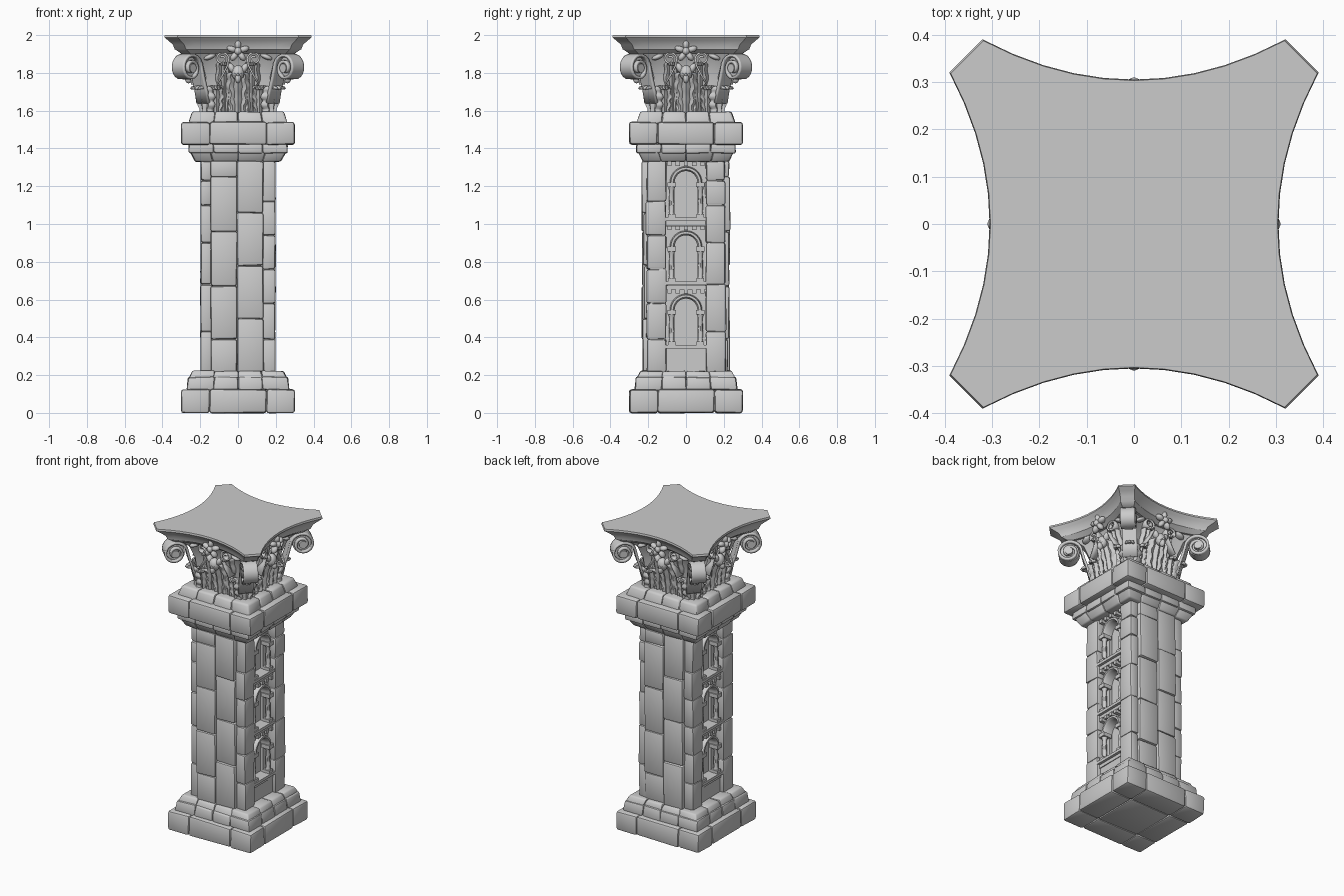
import bpy, bmesh, math, random
from mathutils import Vector, Matrix

random.seed(4)
if "Cube" in bpy.data.objects:
    bpy.data.objects.remove(bpy.data.objects["Cube"], do_unlink=True)

GREY = (0.6, 0.6, 0.6, 1)
stone = bpy.data.materials.new("grey_stone")
stone.use_nodes = True
stone.diffuse_color = GREY
stone.node_tree.nodes["Principled BSDF"].inputs["Base Color"].default_value = GREY


def finish(name, bm, angle=40, thickness=0, mirror=False):
    """Turn a bmesh into a smooth shaded stone object."""
    bmesh.ops.recalc_face_normals(bm, faces=bm.faces)
    mesh = bpy.data.meshes.new(name)
    bm.to_mesh(mesh)
    bm.free()
    mesh.materials.append(stone)
    ob = bpy.data.objects.new(name, mesh)
    bpy.context.collection.objects.link(ob)
    bpy.ops.object.select_all(action='DESELECT')
    ob.select_set(True)
    bpy.context.view_layer.objects.active = ob
    bpy.ops.object.shade_smooth_by_angle(angle=math.radians(angle))
    if thickness:
        mod = ob.modifiers.new("thickness", 'SOLIDIFY')
        mod.thickness, mod.offset = thickness, 0
    if mirror:
        ob.modifiers.new("other_side", 'MIRROR')
    return ob


def box(bm, x, y, z, taper=1, jitter=0.0):
    """Box from (low, high) ranges; the top is scaled about the z axis."""
    lo, hi = Vector((x[0], y[0], z[0])), Vector((x[1], y[1], z[1]))
    for v in bmesh.ops.create_cube(bm, size=1)["verts"]:
        top = v.co.z > 0
        v.co = (lo + hi) / 2 + v.co * (hi - lo)
        if top:
            v.co.x *= taper
            v.co.y *= taper
        v.co += Vector([random.uniform(-jitter, jitter) for _ in range(3)])


def soften(bm, width):
    bmesh.ops.bevel(bm, geom=list(bm.edges), offset=width, segments=2,
                    profile=0.5, affect='EDGES', clamp_overlap=True)


def skin(bm, rows, loop=False, caps=False):
    """Surface through rows of points."""
    grid = [[bm.verts.new(p) for p in row] for row in rows]
    n = len(grid[0])
    for a, b in zip(grid, grid[1:]):
        for i in range(n if loop else n - 1):
            j = (i + 1) % n
            bm.faces.new((a[i], a[j], b[j], b[i]))
    if caps:
        bm.faces.new(grid[0][::-1])
        bm.faces.new(grid[-1])


def turn(k):
    return Matrix.Rotation(k * math.pi / 2, 4, 'Z')


# Square courses of bevelled blocks: z low, z high, half width, taper, seams
def course(name, z0, z1, half, taper, seams, bevel=0.014):
    bm = bmesh.new()
    cuts = [-half] + seams + [half]
    cells = list(zip(cuts, cuts[1:]))
    for i, x in enumerate(cells):
        for j, y in enumerate(cells):
            box(bm, x, y, (z0, z1), taper, 0.003)
    soften(bm, bevel)
    finish(name, bm)
    bm = bmesh.new()
    inner = half - 0.012
    box(bm, (-inner, inner), (-inner, inner), (z0 + 0.012, z1 - 0.012), taper)
    finish(name + "_core", bm)


THIRDS, QUARTERS = [-0.15, 0.15], [-0.13, 0, 0.13]
course("plinth", 0.0, 0.125, 0.3, 1, THIRDS)
course("base_step", 0.12, 0.19, 0.272, 0.97, QUARTERS, 0.01)
course("base_chamfer", 0.185, 0.222, 0.258, 0.93, QUARTERS, 0.008)
course("neck_flare", 1.33, 1.39, 0.226, 1.14, QUARTERS, 0.008)
course("neck_step", 1.375, 1.425, 0.262, 1, QUARTERS, 0.01)
course("cornice", 1.42, 1.54, 0.3, 1, THIRDS)
course("cornice_top", 1.53, 1.595, 0.262, 0.92, QUARTERS, 0.012)

# Shaft core
bm = bmesh.new()
box(bm, (-0.12, 0.12), (-0.2, 0.2), (0.15, 1.4))
box(bm, (-0.19, 0.19), (-0.19, -0.11), (0.15, 1.4))
box(bm, (-0.19, 0.19), (0.11, 0.19), (0.15, 1.4))
finish("shaft_core", bm)


# Shaft blocks: staggered face blocks and corner blocks, front and back
def stack(bm, x, y, seams, push):
    levels = [0.215] + seams + [1.335]
    for z in zip(levels, levels[1:]):
        p = random.uniform(0, push)
        box(bm, x, (y[0] - p, y[1]), z, 1, 0.003)


left_seams = [0.39, 0.58, 0.76, 0.94, 1.12]
right_seams = [0.43, 0.68, 0.9, 1.1, 1.23]
for side, name in ((0, "front"), (2, "back")):
    bm = bmesh.new()
    stack(bm, (-0.145, -0.005), (-0.22, -0.1), [0.39, 0.67, 0.96, 1.25], 0.015)
    stack(bm, (-0.005, 0.135), (-0.22, -0.1), [0.5, 0.78, 1.06], 0.015)
    stack(bm, (-0.198, -0.14), (-0.205, -0.105), right_seams, 0.01)
    stack(bm, (0.13, 0.198), (-0.205, -0.105), left_seams, 0.01)
    soften(bm, 0.011)
    bm.transform(turn(side))
    finish(name + "_shaft_blocks", bm)

# Niches with three stacked arched windows on both sides
trim, walls = bmesh.new(), bmesh.new()
box(trim, (0.1, 0.175), (-0.108, 0.108), (0.2, 0.325), 1, 0.002)
for s in (0.36, 0.695, 1.035):
    box(trim, (0.1, 0.195), (-0.108, 0.108), (s - 0.018, s))
    box(trim, (0.1, 0.18), (-0.105, 0.105), (s - 0.042, s - 0.02))
    box(trim, (0.1, 0.165), (-0.105, 0.105), (s + 0.292, s + 0.305))
    for i in range(5):
        y = -0.088 + i * 0.044
        box(trim, (0.1, 0.185), (y - 0.011, y + 0.011), (s + 0.272, s + 0.295))
    for e in (-1, 1):
        y = e * 0.076
        box(trim, (0.1, 0.14), sorted((e * 0.06, e * 0.108)), (s, s + 0.185))
        box(trim, (0.14, 0.188), (y - 0.02, y + 0.02), (s, s + 0.018))
        box(trim, (0.13, 0.19), (y - 0.023, y + 0.023), (s + 0.16, s + 0.185))
        # window jamb shaft with a slight swelling
        rings = [(0.017, 0.015), (0.013, 0.03), (0.015, 0.08), (0.012, 0.14), (0.019, 0.162)]
        skin(walls, [[(0.165 + r * math.cos(a), y + r * math.sin(a), s + h)
                      for a in [k * math.pi / 5 for k in range(10)]]
                     for r, h in rings], loop=True)
    # arch hood and the wall around it
    hood, wall = [], []
    for k in range(17):
        a = math.pi * k / 16
        c, n = math.cos(a), math.sin(a)
        hood.append([(x, r * c, s + 0.185 + r * n) for x, r in
                     ((0.12, 0.06), (0.172, 0.06), (0.185, 0.068), (0.185, 0.08), (0.12, 0.088))])
        reach = min(0.107 / max(abs(c), 0.01), 0.11 / max(n, 0.01))
        wall.append([(x, r * c, s + 0.185 + r * n) for x, r in ((0.12, 0.062), (0.142, 0.062), (0.142, reach))])
    skin(walls, hood, loop=True, caps=True)
    skin(walls, wall)
finish("niche_trim", trim, 30, mirror=True)
finish("niche_arches", walls, 35, mirror=True)


# Capital bell and abacus: lofts of a four sided outline with curved sides
def outline(z, mid, corner, along):
    pts = []
    for k in range(4):
        for i in range(11):
            t = i / 5 - 1
            pts.append(turn(k) @ Vector((t * along, -(mid + (corner - mid) * t * t), z)))
    return pts


def loft(name, sections):
    bm = bmesh.new()
    skin(bm, [outline(*s) for s in sections], loop=True, caps=True)
    finish(name, bm, 35)


loft("capital_bell", [(1.58, 0.185, 0.185, 0.17), (1.68, 0.178, 0.185, 0.165),
                      (1.78, 0.18, 0.2, 0.17), (1.86, 0.195, 0.23, 0.19), (1.915, 0.23, 0.285, 0.24)])
loft("abacus", [(1.9, 0.235, 0.295, 0.25), (1.925, 0.268, 0.335, 0.275), (1.95, 0.275, 0.345, 0.285),
                (1.972, 0.292, 0.37, 0.305), (1.988, 0.305, 0.39, 0.32), (2.0, 0.303, 0.387, 0.318)])


# Acanthus leaves: ribbed strips whose tips curl outwards
def leaf(bm, k, x, width, height, out, lean=0.02, curl=0.022):
    rows = []
    for i in range(19):
        v = i / 18
        tip = max(0, (v - 0.7) / 0.3)
        a = tip * 2.7
        o = out + lean * min(v / 0.7, 1) ** 2 + curl * (1 - math.cos(a))
        z = 1.585 + height * min(v / 0.7, 1) + curl * math.sin(a)
        w = width * (0.75 + 0.35 * math.sin(2.5 * v)) * (1 - 0.6 * tip) * (1 + 0.14 * math.cos(24 * v))
        rows.append([turn(k) @ Vector((x + w * u, -(o + 0.008 * math.cos(u * 9.4) - 0.015 * u * u), z))
                     for u in [j / 6 - 1 for j in range(13)]])
    skin(bm, rows)


bm = bmesh.new()
for k in range(4):
    leaf(bm, k, 0, 0.055, 0.19, 0.19, 0.035, 0.025)
    for e in (-1, 1):
        leaf(bm, k, e * 0.115, 0.045, 0.12, 0.188, 0.012)
        leaf(bm, k, e * 0.075, 0.035, 0.25, 0.182, 0.04, 0.018)
    leaf(bm, k + 0.5, 0, 0.055, 0.12, 0.252, 0.015)
finish("acanthus_leaves", bm, 60, thickness=0.012)


# Scrolls: a stem leading into a spiral, given a width
def scroll(center, radius, stem, turns):
    path = [Vector(p) for p in stem]
    for i in range(33):
        t = i / 32
        a = math.pi - t * turns * 2 * math.pi
        path.append(Vector(center) + radius * (1 - 0.75 * t) * Vector((math.cos(a), math.sin(a))))
    return path


volute = scroll((0.385, 1.825), 0.076, [(0.26, 1.64), (0.275, 1.71), (0.295, 1.77)], 1.7)
inner = scroll((0.085, 1.875), 0.036, [(0.11, 1.74), (0.075, 1.8), (0.055, 1.84)], 1.4)
bm, small, eyes = bmesh.new(), bmesh.new(), bmesh.new()
for k in range(4):
    m = turn(k + 0.5)
    skin(bm, [[m @ Vector((w, -p.x, p.y)) for w in (-0.044, -0.034, 0, 0.034, 0.044)] for p in volute])
    eye = m @ Matrix.Translation((0, -0.385, 1.825)) @ Matrix.Rotation(math.pi / 2, 4, 'Y')
    for r, depth in ((0.06, 0.05), (0.024, 0.1)):
        bmesh.ops.create_cone(eyes, cap_ends=True, segments=16, radius1=r, radius2=r, depth=depth, matrix=eye)
    for e in (-1, 1):
        skin(small, [[turn(k) @ Vector((e * p.x, -o, p.y)) for o in (0.185, 0.225, 0.25)] for p in inner])
finish("corner_volutes", bm, 50, thickness=0.015)
finish("inner_scrolls", small, 50, thickness=0.01)
finish("volute_eyes", eyes, 40)


# Central flower, its petals and the knot below it on every side
def bud(bm, k, at, size, roll=0):
    m = turn(k) @ Matrix.Translation(at) @ Matrix.Rotation(roll, 4, 'Y') @ Matrix.Diagonal((*size, 1))
    bmesh.ops.create_icosphere(bm, subdivisions=2, radius=1, matrix=m)


bm = bmesh.new()
for k in range(4):
    bud(bm, k, (0, -0.285, 1.915), (0.02, 0.025, 0.022))
    for i in range(5):
        a = i * 2 * math.pi / 5
        bud(bm, k, (0.034 * math.sin(a), -0.278, 1.915 + 0.034 * math.cos(a)), (0.017, 0.022, 0.028), a)
    bud(bm, k, (0, -0.245, 1.8), (0.034, 0.03, 0.042))
    bud(bm, k, (0, -0.262, 1.77), (0.016, 0.02, 0.026))
    for e in (-1, 1):
        bud(bm, k, (e * 0.034, -0.24, 1.825), (0.018, 0.022, 0.03), e * 0.5)
        bud(bm, k, (e * 0.15, -0.235, 1.885), (0.035, 0.03, 0.014), e * 0.4)
finish("capital_flowers", bm, 60)
